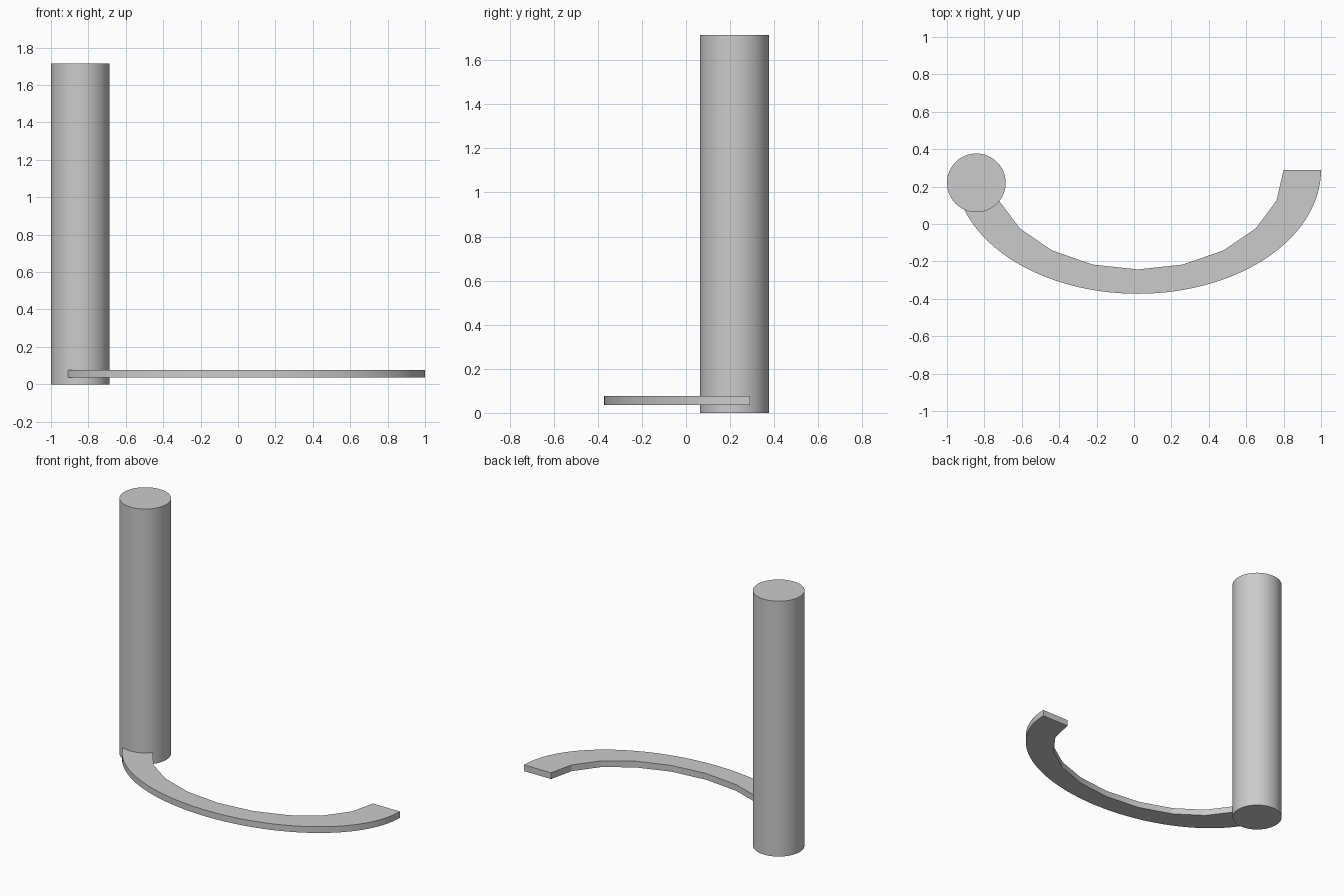
import bpy
import bmesh
from math import cos, sin, pi, radians

cube = bpy.data.objects.get("Cube")
if cube:
    bpy.data.objects.remove(cube, do_unlink=True)

grey = bpy.data.materials.new("plain grey")
grey.use_nodes = True
colour = (0.6, 0.6, 0.6, 1)
grey.diffuse_color = colour
grey.node_tree.nodes["Principled BSDF"].inputs["Base Color"].default_value = colour


def finish(obj, name):
    obj.name = name
    obj.data.materials.append(grey)
    bpy.ops.object.select_all(action="DESELECT")
    obj.select_set(True)
    bpy.context.view_layer.objects.active = obj
    bpy.ops.object.shade_smooth_by_angle(angle=radians(15))


def half_ellipse(rx, ry, segments):
    """Lower half of an ellipse, from the left end to the right end."""
    angles = [pi + pi * i / segments for i in range(segments + 1)]
    return [(0.02 + rx * cos(a), 0.29 + ry * sin(a)) for a in angles]


# Upright post
height = 1.715
bpy.ops.mesh.primitive_cylinder_add(vertices=64, radius=0.157, depth=height,
                                    location=(-0.843, 0.22, height / 2))
finish(bpy.context.object, "post")

# Flat curved arm: smooth outer edge, faceted inner edge
bottom, top = 0.035, 0.077
outline = half_ellipse(0.98, 0.663, 60) + half_ellipse(0.78, 0.533, 10)[::-1]
bm = bmesh.new()
face = bm.faces.new([bm.verts.new((x, y, bottom)) for x, y in outline])
raised = bmesh.ops.extrude_face_region(bm, geom=[face])["geom"]
bmesh.ops.translate(bm, vec=(0, 0, top - bottom),
                    verts=[v for v in raised if isinstance(v, bmesh.types.BMVert)])
bmesh.ops.recalc_face_normals(bm, faces=bm.faces)
mesh = bpy.data.meshes.new("curved_arm")
bm.to_mesh(mesh)
bm.free()
arm = bpy.data.objects.new("curved_arm", mesh)
bpy.context.collection.objects.link(arm)
finish(arm, "curved_arm")
